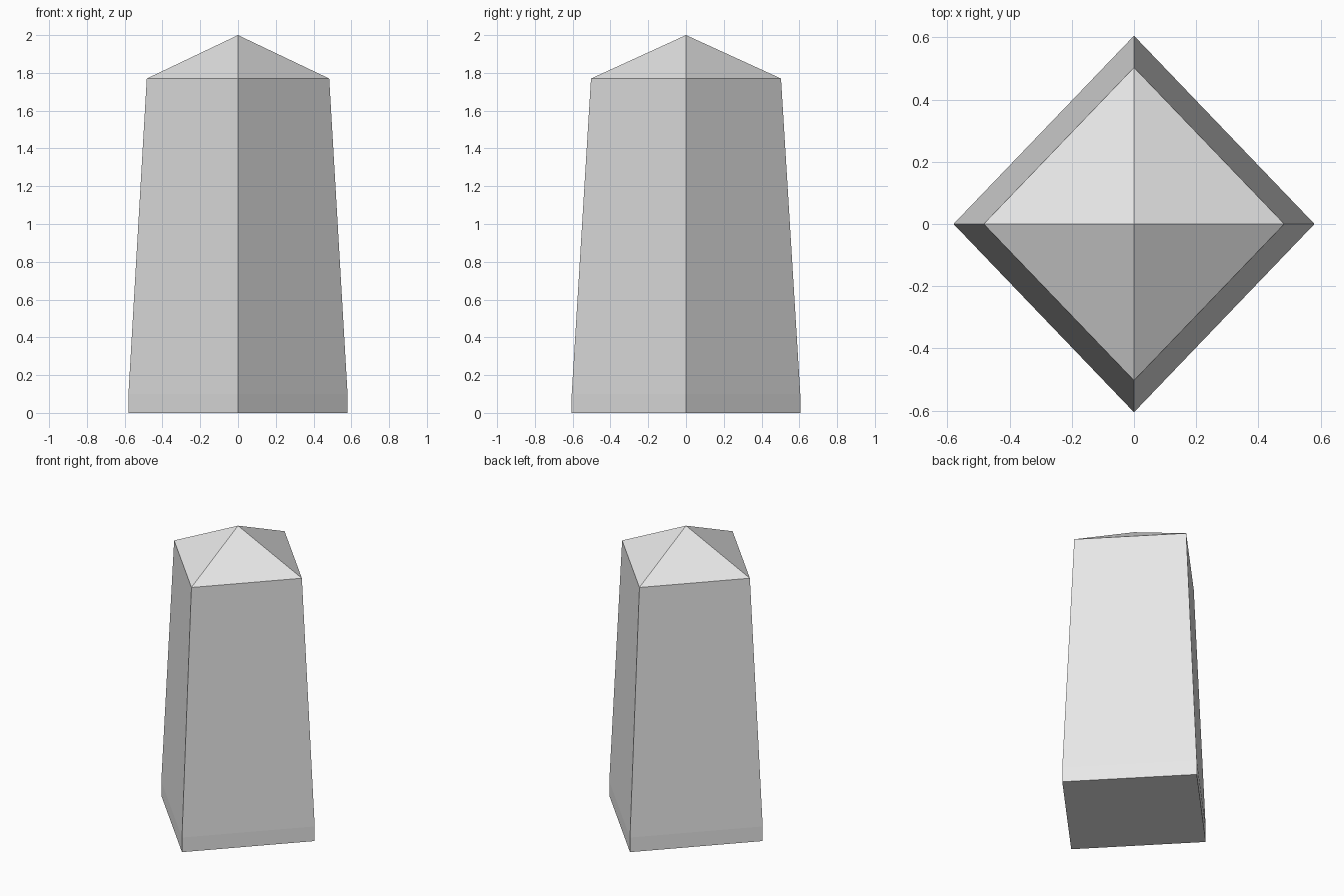
import bpy, bmesh

if "Cube" in bpy.data.objects:
    bpy.data.objects.remove(bpy.data.objects["Cube"])

# Plain light grey stone
stone = bpy.data.materials.new("light grey stone")
stone.diffuse_color = (0.8, 0.8, 0.8, 1)
stone.use_nodes = True
stone.node_tree.nodes["Principled BSDF"].inputs["Base Color"].default_value = stone.diffuse_color

# Diamond-plan sections: height, half-width in x, half-width in y
SECTIONS = [(0.0, 0.58, 0.605), (0.10, 0.58, 0.605), (1.77, 0.483, 0.503)]

bm = bmesh.new()
rings = [[bm.verts.new(p) for p in ((rx, 0, z), (0, ry, z), (-rx, 0, z), (0, -ry, z))]
         for z, rx, ry in SECTIONS]

# Short upright foot and tapered shaft
for low, high in zip(rings, rings[1:]):
    for i in range(4):
        j = (i + 1) % 4
        bm.faces.new((low[i], low[j], high[j], high[i]))

# Flat underside and pointed cap
bm.faces.new(rings[0][::-1])
apex = bm.verts.new((0, 0, 2.0))
for i in range(4):
    bm.faces.new((rings[-1][i], rings[-1][(i + 1) % 4], apex))
bmesh.ops.recalc_face_normals(bm, faces=bm.faces)

mesh = bpy.data.meshes.new("stone_post")
bm.to_mesh(mesh)
bm.free()
mesh.materials.append(stone)
bpy.context.collection.objects.link(bpy.data.objects.new("stone_post", mesh))
